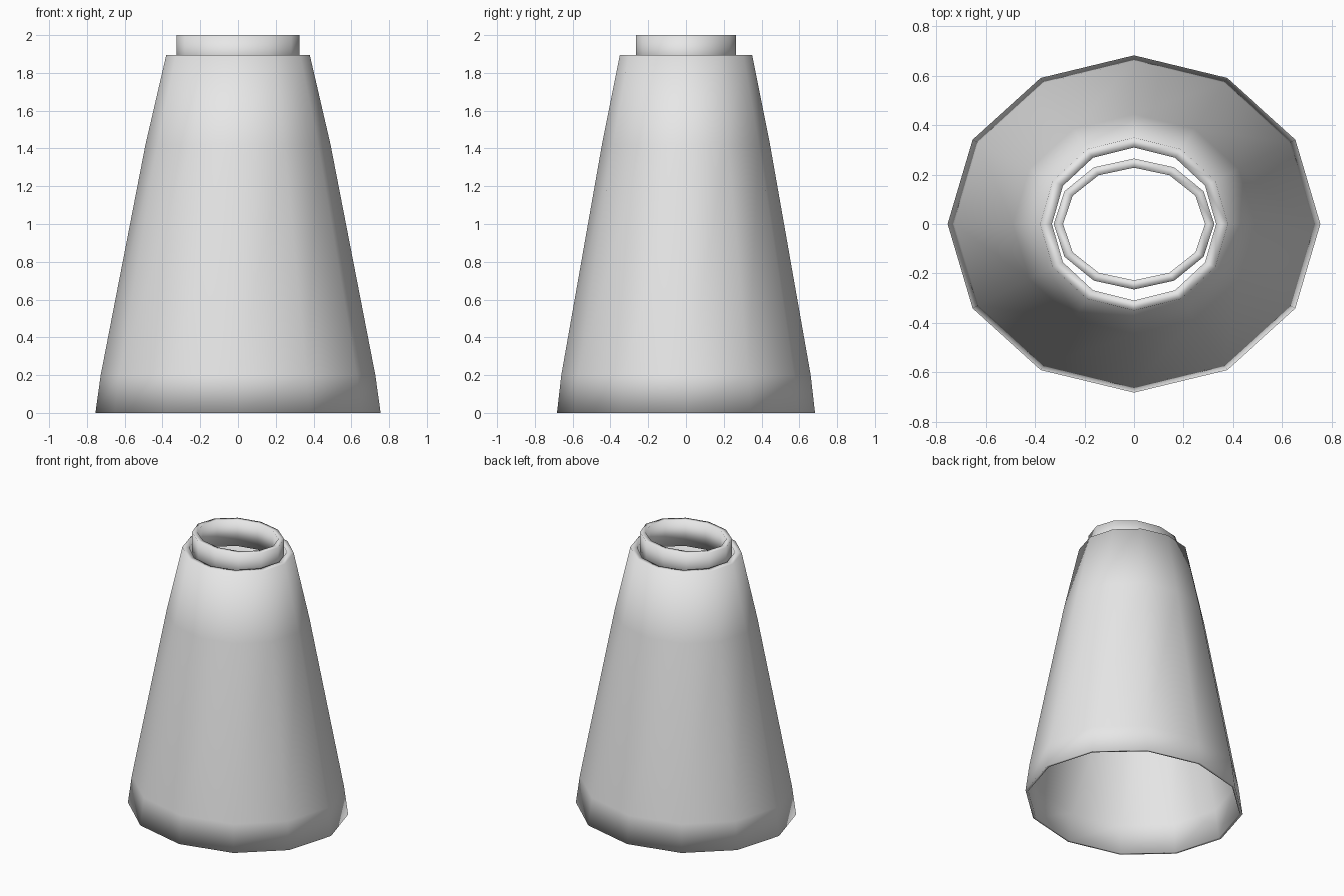
import bpy
import bmesh
import math

if "Cube" in bpy.data.objects:
    bpy.data.objects.remove(bpy.data.objects["Cube"])

SIDES = 12

paint = bpy.data.materials.new("light_grey")
paint.diffuse_color = (0.8, 0.8, 0.8, 1.0)
paint.use_nodes = True
paint.node_tree.nodes["Principled BSDF"].inputs["Base Color"].default_value = paint.diffuse_color


def oval_shell(name, profile):
    """Sweep a closed profile of (x radius, y radius, z) around the z axis."""
    bm = bmesh.new()
    rings = []
    for rx, ry, z in profile:
        ring = []
        for i in range(SIDES):
            a = 2 * math.pi * i / SIDES
            ring.append(bm.verts.new((rx * math.cos(a), ry * math.sin(a), z)))
        rings.append(ring)
    for k, low in enumerate(rings):
        high = rings[(k + 1) % len(rings)]
        for i in range(SIDES):
            j = (i + 1) % SIDES
            bm.faces.new((low[i], low[j], high[j], high[i]))
    bmesh.ops.recalc_face_normals(bm, faces=bm.faces)
    for face in bm.faces:
        face.smooth = True
    mesh = bpy.data.meshes.new(name)
    bm.to_mesh(mesh)
    bm.free()
    mesh.materials.append(paint)
    obj = bpy.data.objects.new(name, mesh)
    bpy.context.collection.objects.link(obj)
    return obj


# Tapered hollow body, open at both ends: outside going up, inside going down
oval_shell("tapered_body", [
    (0.755, 0.683, 0.0),
    (0.727, 0.660, 0.2),
    (0.490, 0.445, 1.42),
    (0.380, 0.350, 1.895),
    (0.332, 0.310, 1.895),
    (0.455, 0.415, 1.42),
    (0.705, 0.638, 0.2),
    (0.735, 0.665, 0.0),
])

# Loose neck ring standing inside the top opening
oval_shell("neck_ring", [
    (0.325, 0.265, 1.81),
    (0.325, 0.265, 2.0),
    (0.287, 0.228, 2.0),
    (0.287, 0.228, 1.81),
])
